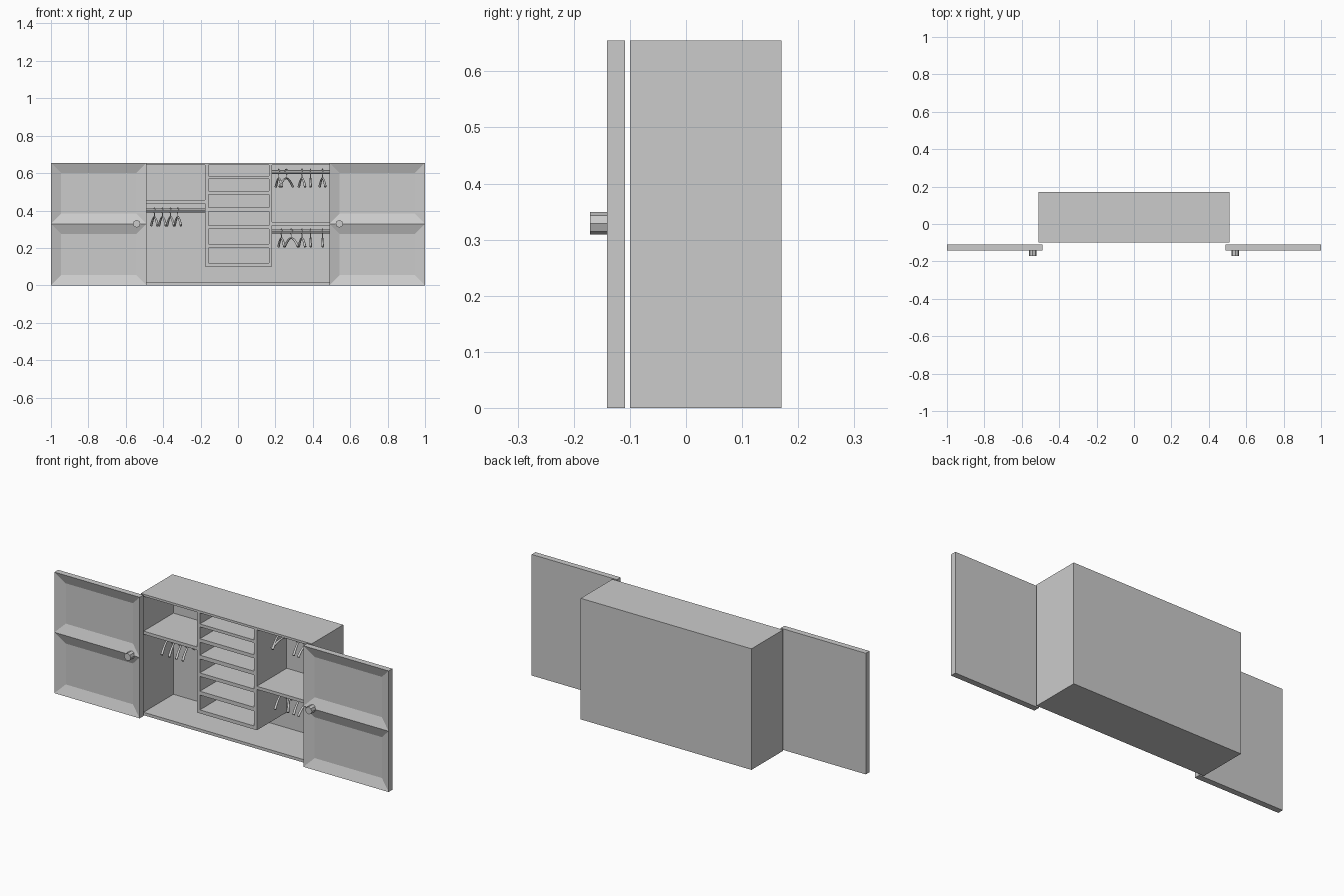
import bpy, bmesh, math
from mathutils import Matrix, Vector

if "Cube" in bpy.data.objects:
    bpy.data.objects.remove(bpy.data.objects["Cube"])

FRONT, BACK, HEIGHT = -0.10, 0.17, 0.655
INNER_BACK = 0.155


def new_object(name, bm):
    mesh = bpy.data.meshes.new(name)
    bm.to_mesh(mesh)
    bm.free()
    ob = bpy.data.objects.new(name, mesh)
    bpy.context.collection.objects.link(ob)
    return ob


def box_bm(x0, x1, y0, y1, z0, z1):
    bm = bmesh.new()
    size = Matrix.Diagonal((x1 - x0, y1 - y0, z1 - z0, 1))
    centre = Matrix.Translation(((x0 + x1) / 2, (y0 + y1) / 2, (z0 + z1) / 2))
    bmesh.ops.create_cube(bm, size=1, matrix=centre @ size)
    return bm


def board(name, x0, x1, z0, z1, y0=FRONT, y1=INNER_BACK):
    return new_object(name, box_bm(x0, x1, y0, y1, z0, z1))


def cylinder(name, radius, length, matrix, sides=8):
    bm = bmesh.new()
    bmesh.ops.create_cone(bm, cap_ends=True, segments=sides, radius1=radius,
                          radius2=radius, depth=length, matrix=matrix)
    return new_object(name, bm)


def mirror(ob):
    ob.modifiers.new("mirror", "MIRROR").use_axis = (True, False, False)


# Carcass
W, WI = 0.511, 0.495
board("back_panel", -W, W, 0, HEIGHT, INNER_BACK, BACK)
board("top_board", -W, W, 0.643, HEIGHT)
board("bottom_board", -W, W, 0, 0.016)
mirror(board("side_wall", WI, W, 0.016, 0.643))

# Central shelf tower
board("tower_left_wall", -0.176, -0.158, 0.10, 0.643)
board("tower_right_wall", 0.165, 0.183, 0.10, 0.643)
for z0, z1 in [(0.10, 0.119), (0.199, 0.220), (0.300, 0.319),
               (0.394, 0.415), (0.485, 0.504), (0.568, 0.584)]:
    board("tower_shelf", -0.158, 0.165, z0, z1)

# Side shelves
board("left_shelf", -WI, -0.176, 0.438, 0.455)
board("right_shelf", 0.183, WI, 0.321, 0.338)

# Doors with two sunken bevelled panels each
bm = box_bm(0.49, 1.0, -0.141, -0.109, 0, HEIGHT)
bmesh.ops.bisect_plane(bm, geom=bm.verts[:] + bm.edges[:] + bm.faces[:],
                       plane_co=(0, 0, 0.329), plane_no=(0, 0, 1))
bm.normal_update()
panels = [f for f in bm.faces if f.normal.y < -0.9]
bmesh.ops.inset_individual(bm, faces=panels, thickness=0.054, depth=-0.02,
                           use_even_offset=True)
mirror(new_object("door", bm))

# Door knobs
mirror(cylinder("knob", 0.02, 0.045, Matrix.Translation((0.542, -0.1485, 0.329))
                @ Matrix.Rotation(math.pi / 2, 4, 'X')))


def hanger(x, z, angle):
    """Wooden arms and a hook looped over the rod at height z."""
    curve = bpy.data.curves.new("hanger", 'CURVE')
    curve.dimensions = '3D'
    curve.bevel_depth = 0.006
    curve.bevel_resolution = 1
    curve.use_fill_caps = True
    # Drooping arms, thicker at the ends
    arms = [(t * 0.075, -0.034 - 0.046 * abs(t) ** 1.8, 0.75 + 0.4 * abs(t))
            for t in [i / 5 for i in range(-5, 6)]]
    # Hook
    hook = [(0, -0.034, 0.4)] + [
        (0.015 * math.cos(a), 0.015 * math.sin(a), 0.4)
        for a in [math.radians(-90 + 30 * i) for i in range(10)]]
    for pts in (arms, hook):
        sp = curve.splines.new('POLY')
        sp.points.add(len(pts) - 1)
        for p, (y, dz, r) in zip(sp.points, pts):
            p.co = (0, y, dz, 1)
            p.radius = r
    ob = bpy.data.objects.new("hanger", curve)
    ob.location = (x, 0.035, z)
    ob.rotation_euler.z = math.radians(angle)
    bpy.context.collection.objects.link(ob)


# Rods and their hangers: x range, height, (x, turn)
rails = [
    (-WI, -0.176, 0.400, [(-0.447, 13), (-0.404, 14), (-0.361, 14), (-0.322, 13)]),
    (0.183, WI, 0.607, [(0.218, 12), (0.258, -28), (0.342, 13), (0.388, 0), (0.452, 12)]),
    (0.183, WI, 0.287, [(0.232, 12), (0.285, 28), (0.342, 13), (0.388, 0), (0.452, 0)]),
]
for x0, x1, z, hangers in rails:
    cylinder("hanging_rod", 0.011, x1 - x0,
             Matrix.Translation(((x0 + x1) / 2, 0.035, z))
             @ Matrix.Rotation(math.pi / 2, 4, 'Y'))
    for x, angle in hangers:
        hanger(x, z, angle)
